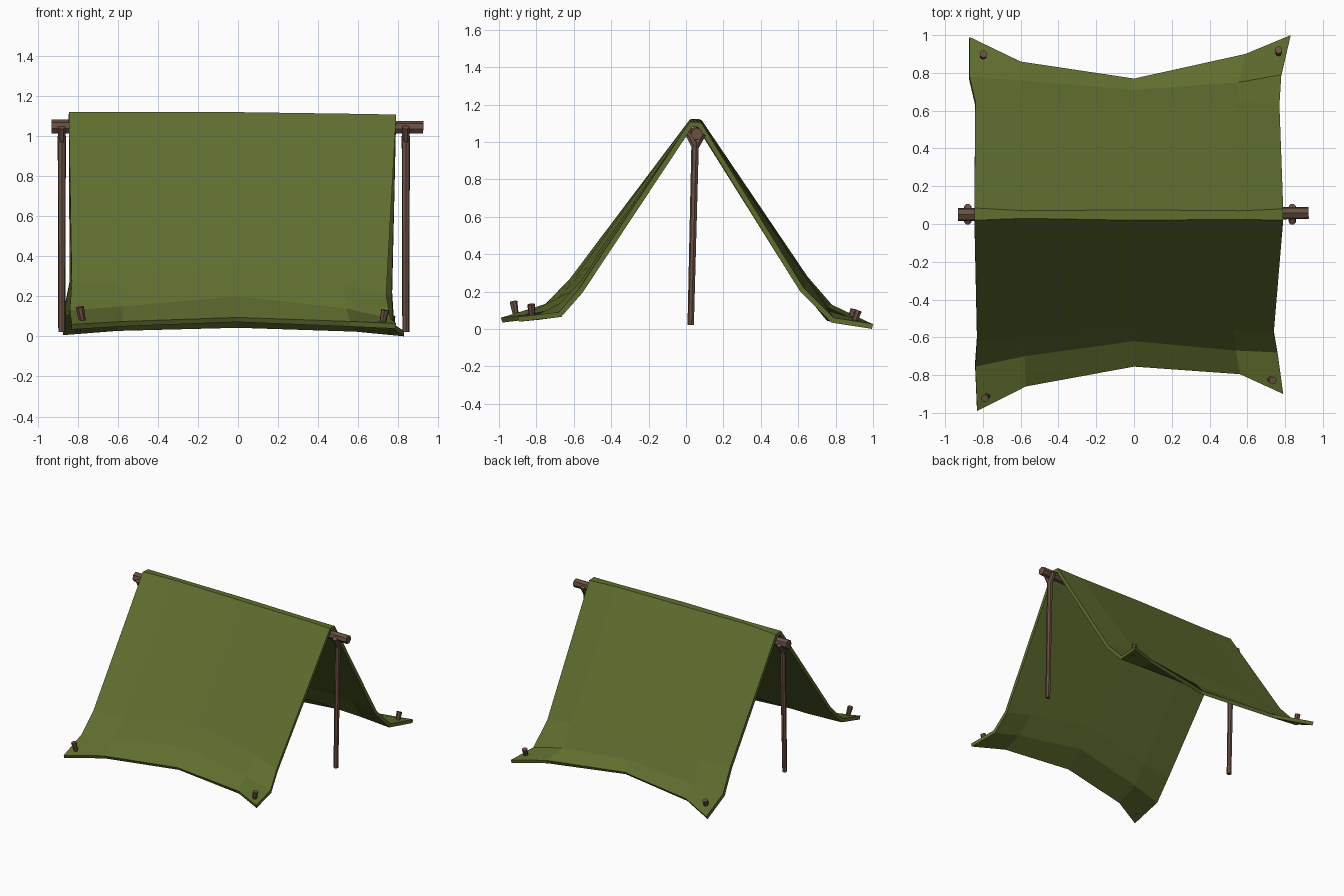
import bpy, bmesh
from mathutils import Vector

if "Cube" in bpy.data.objects:
    bpy.data.objects.remove(bpy.data.objects["Cube"])


def material(name, rgb):
    m = bpy.data.materials.new(name)
    m.diffuse_color = (*rgb, 1)
    m.use_nodes = True
    m.node_tree.nodes["Principled BSDF"].inputs["Base Color"].default_value = m.diffuse_color
    return m


GREEN = material("canvas_green", (0.115, 0.155, 0.028))
BROWN = material("wood_brown", (0.14, 0.08, 0.055))


def make_object(name, bm, mat):
    me = bpy.data.meshes.new(name)
    bm.to_mesh(me)
    bm.free()
    me.materials.append(mat)
    ob = bpy.data.objects.new(name, me)
    bpy.context.collection.objects.link(ob)
    return ob


def add_stick(bm, a, b, r1, r2, sides=7):
    a, b = Vector(a), Vector(b)
    d = b - a
    geo = bmesh.ops.create_cone(bm, cap_ends=True, segments=sides,
                                radius1=r1, radius2=r2, depth=d.length)
    rot = d.to_track_quat('Z', 'Y')
    for v in geo["verts"]:
        v.co = rot @ v.co + (a + b) / 2


# Canvas sheet: each row is left x, right x, then y and z at five columns
rows = [
    (-.83, .79, [-.99, -.86, -.755, -.795, -.90], [.06, .075, .095, .075, .065]),
    (-.84, .76, [-.755, -.70, -.62, -.67, -.68], [.13, .15, .20, .14, .09]),
    (-.83, .74, [-.62, -.60, -.52, -.56, -.575], [.27, .27, .34, .26, .21]),
    (-.845, .79, [.02, .03, .02, .025, .02], [1.12, 1.122, 1.12, 1.112, 1.108]),
    (-.845, .79, [.085, .07, .075, .07, .08], [1.115, 1.122, 1.118, 1.112, 1.105]),
    (-.84, .77, [.65, .65, .63, .65, .63], [.28, .27, .28, .26, .22]),
    (-.87, .78, [.78, .76, .71, .75, .79], [.13, .12, .14, .10, .06]),
    (-.87, .83, [.99, .86, .77, .90, 1.0], [.03, .05, .065, .05, .027]),
]
bm = bmesh.new()
grid = []
for left, right, ys, zs in rows:
    xs = [left, left * .69, 0, right * .71, right]
    grid.append([bm.verts.new(p) for p in zip(xs, ys, zs)])
for a, b in zip(grid, grid[1:]):
    for j in range(4):
        bm.faces.new((a[j], a[j + 1], b[j + 1], b[j]))
canvas = make_object("canvas_sheet", bm, GREEN)
solid = canvas.modifiers.new("thickness", 'SOLIDIFY')
solid.thickness = 0.027
solid.offset = -1
solid.use_even_offset = True

# Ridge pole
bm = bmesh.new()
add_stick(bm, (-.932, .05, 1.047), (.925, .058, 1.042), .036, .033)
make_object("ridge_pole", bm, BROWN)

# Forked upright posts
for name, x in (("left_post", -.88), ("right_post", .838)):
    bm = bmesh.new()
    add_stick(bm, (x, .026, .022), (x, .05, 1.0), .018, .021)
    for y in (.012, .092):
        add_stick(bm, (x, .05, .975), (x, y, 1.045), .021, .019)
    make_object(name, bm, BROWN)

# Corner pegs
pegs = {
    "front_left_peg": ((-.772, -.907, .055), (-.79, -.923, .147)),
    "front_right_peg": ((.718, -.822, .05), (.735, -.828, .132)),
    "back_left_peg": ((-.80, .875, .03), (-.797, .90, .105)),
    "back_right_peg": ((.765, .895, .02), (.765, .922, .10)),
}
for name, (a, b) in pegs.items():
    bm = bmesh.new()
    add_stick(bm, a, b, .015, .021)
    make_object(name, bm, BROWN)
